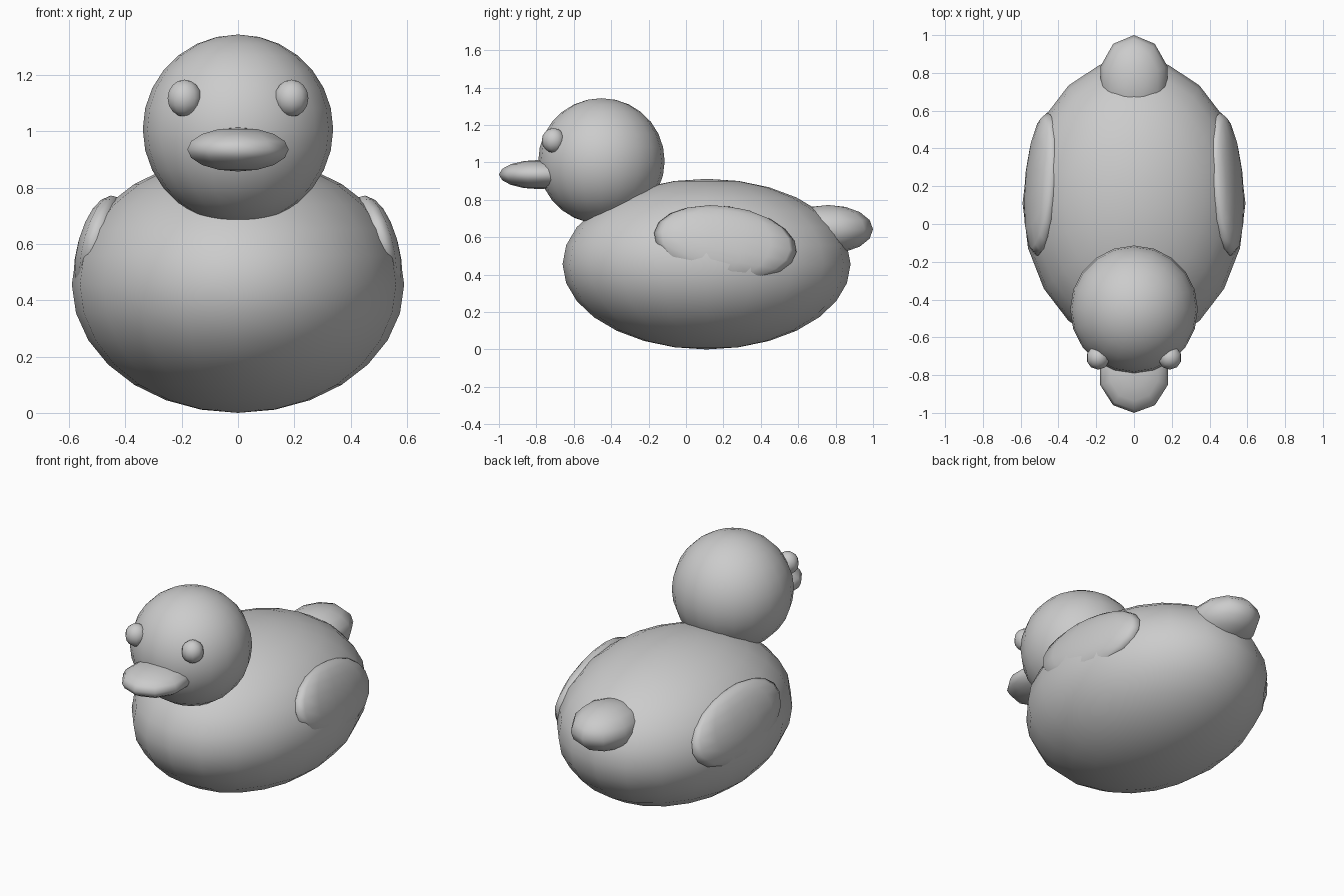
import bpy
from math import radians

if "Cube" in bpy.data.objects:
    bpy.data.objects.remove(bpy.data.objects["Cube"])


def ellipsoid(name, loc, radii, segs=10, rings=8, rot=(0, 0, 0)):
    bpy.ops.mesh.primitive_uv_sphere_add(
        segments=segs, ring_count=rings, radius=1, location=loc,
        rotation=[radians(a) for a in rot])
    ob = bpy.context.object
    ob.name = name
    ob.scale = radii
    bpy.ops.object.transform_apply(location=False, rotation=False, scale=True)
    bpy.ops.object.shade_smooth()
    return ob


# Main masses
ellipsoid("body", (0, 0.11, 0.456), (0.59, 0.77, 0.456), 20, 14)
ellipsoid("head", (0, -0.452, 1.007), (0.338, 0.338, 0.336), 20, 14)

# Beak and tail
ellipsoid("beak", (0, -0.785, 0.935), (0.189, 0.215, 0.078))
ellipsoid("tail", (0, 0.76, 0.642), (0.187, 0.24, 0.13))

# Mirrored eyes and wings
for side, s in (("right", 1), ("left", -1)):
    ellipsoid(side + "_eye", (s * 0.19, -0.708, 1.117), (0.063, 0.063, 0.066))
    # Wings lean inward at the top and taper toward the tail
    ellipsoid(side + "_wing", (s * 0.485, 0.21, 0.572), (0.082, 0.385, 0.2),
              14, 10, (-8, -s * 15, s * 6))
